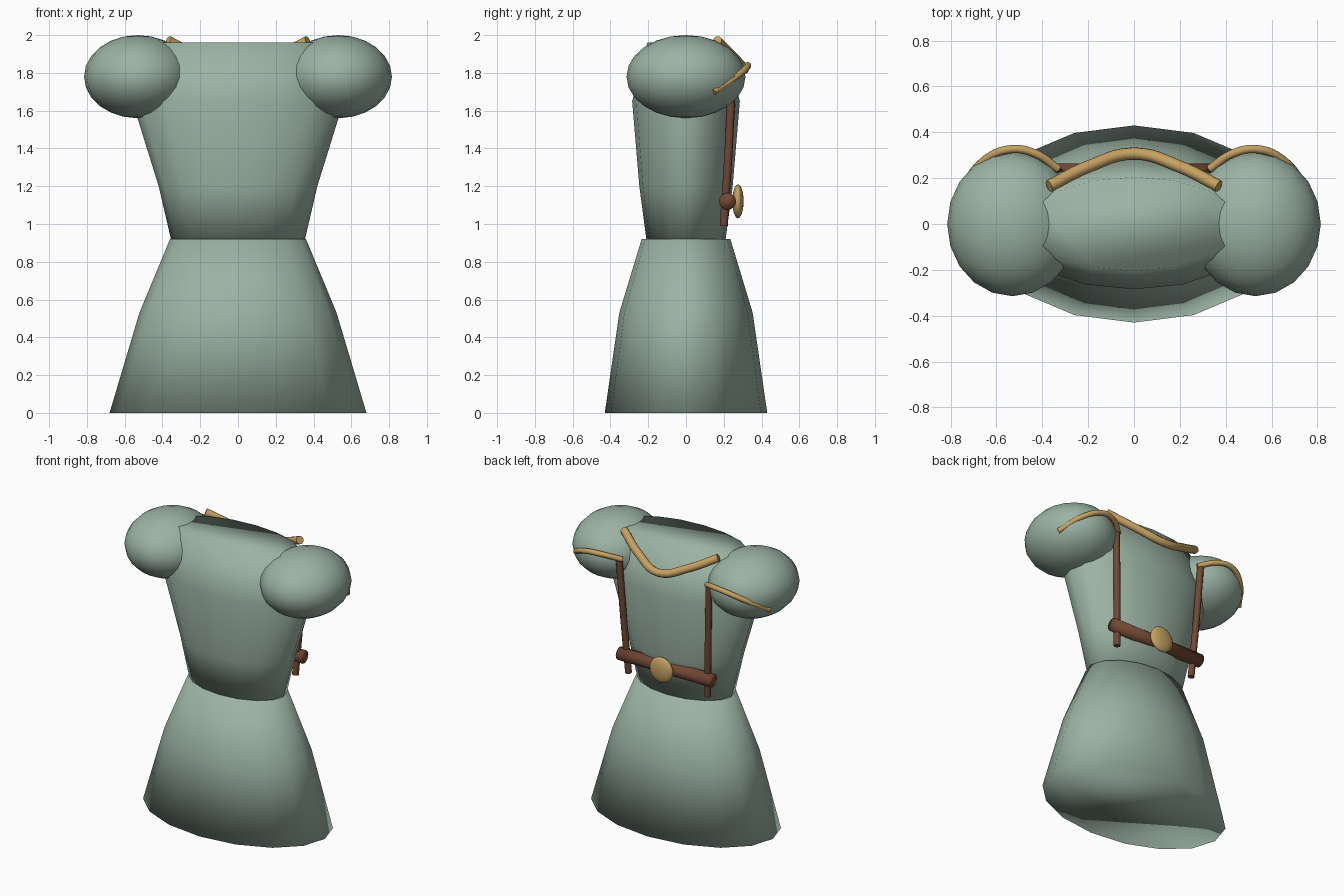
import bpy, bmesh
from math import sin, cos, pi

if "Cube" in bpy.data.objects:
    bpy.data.objects.remove(bpy.data.objects["Cube"])


def material(name, rgb):
    m = bpy.data.materials.new(name)
    m.diffuse_color = (*rgb, 1)
    m.use_nodes = True
    m.node_tree.nodes["Principled BSDF"].inputs["Base Color"].default_value = m.diffuse_color
    return m


CLOTH = material("sage_cloth", (0.33, 0.45, 0.37))
GOLD = material("gold_trim", (0.56, 0.36, 0.12))
LEATHER = material("brown_leather", (0.17, 0.065, 0.035))


def finish(bm, name, mat):
    bmesh.ops.recalc_face_normals(bm, faces=bm.faces)
    for f in bm.faces:
        f.smooth = True
    me = bpy.data.meshes.new(name)
    bm.to_mesh(me)
    bm.free()
    me.materials.append(mat)
    ob = bpy.data.objects.new(name, me)
    bpy.context.collection.objects.link(ob)
    return ob


def loft(name, rings, mat, n=16):
    """Closed stack of elliptical rings given as (z, half width, half depth)."""
    bm = bmesh.new()
    loops = [[bm.verts.new((a * cos(2 * pi * i / n), b * sin(2 * pi * i / n), z))
              for i in range(n)] for z, a, b in rings]
    for lo, hi in zip(loops, loops[1:]):
        for i in range(n):
            j = (i + 1) % n
            bm.faces.new((lo[i], lo[j], hi[j], hi[i]))
    bm.faces.new(loops[0][::-1])
    bm.faces.new(loops[-1])
    return finish(bm, name, mat)


def ellipsoid(name, centre, radii, mat, u=20, v=12):
    bm = bmesh.new()
    bmesh.ops.create_uvsphere(bm, u_segments=u, v_segments=v, radius=1)
    bmesh.ops.scale(bm, vec=radii, verts=bm.verts)
    ob = finish(bm, name, mat)
    ob.location = centre
    return ob


def tube(name, points, radius, mat):
    """Round cord running smoothly through the points."""
    cu = bpy.data.curves.new(name, 'CURVE')
    cu.dimensions = '3D'
    cu.bevel_depth = radius
    cu.bevel_resolution = 3
    cu.resolution_u = 6
    cu.use_fill_caps = True
    sp = cu.splines.new('BEZIER')
    sp.bezier_points.add(len(points) - 1)
    for bp, p in zip(sp.bezier_points, points):
        bp.co = p
        bp.handle_left_type = bp.handle_right_type = 'AUTO'
    cu.materials.append(mat)
    ob = bpy.data.objects.new(name, cu)
    bpy.context.collection.objects.link(ob)
    return ob


# Dress body
loft("skirt", [(0, 0.68, 0.43), (0.53, 0.522, 0.353), (0.92, 0.36, 0.235)], CLOTH)
loft("bodice", [(0.92, 0.355, 0.21), (1.2, 0.42, 0.247),
                (1.65, 0.56, 0.285), (1.96, 0.46, 0.205)], CLOTH)

# Cord around the back of the neck
tube("neck_trim", [(-0.37, 0.165, 1.97), (-0.2, 0.25, 1.885), (0, 0.307, 1.82),
                   (0.2, 0.25, 1.885), (0.37, 0.165, 1.97)], 0.027, GOLD)

# Mirrored sleeves, sleeve cords and back straps
for s, side in ((-1, "left"), (1, "right")):
    ellipsoid(f"puff_sleeve_{side}", (s * 0.53, 0, 1.78), (0.285, 0.315, 0.22), CLOTH)
    tube(f"sleeve_trim_{side}",
         [(s * 0.33, 0.24, 1.80), (s * 0.43, 0.307, 1.833), (s * 0.54, 0.326, 1.835),
          (s * 0.66, 0.272, 1.785), (s * 0.755, 0.145, 1.70)], 0.018, GOLD)
    tube(f"back_strap_{side}",
         [(s * 0.31, 0.20, 0.99), (s * 0.332, 0.226, 1.4), (s * 0.352, 0.245, 1.80)],
         0.022, LEATHER)

# Back belt bar and round buckle
bm = bmesh.new()
bmesh.ops.create_cone(bm, cap_ends=True, segments=16, radius1=0.045, radius2=0.045, depth=0.73)
belt = finish(bm, "back_belt", LEATHER)
belt.rotation_euler = (0, pi / 2, 0)
belt.location = (0, 0.22, 1.12)
ellipsoid("belt_buckle", (0, 0.275, 1.12), (0.09, 0.03, 0.09), GOLD)
